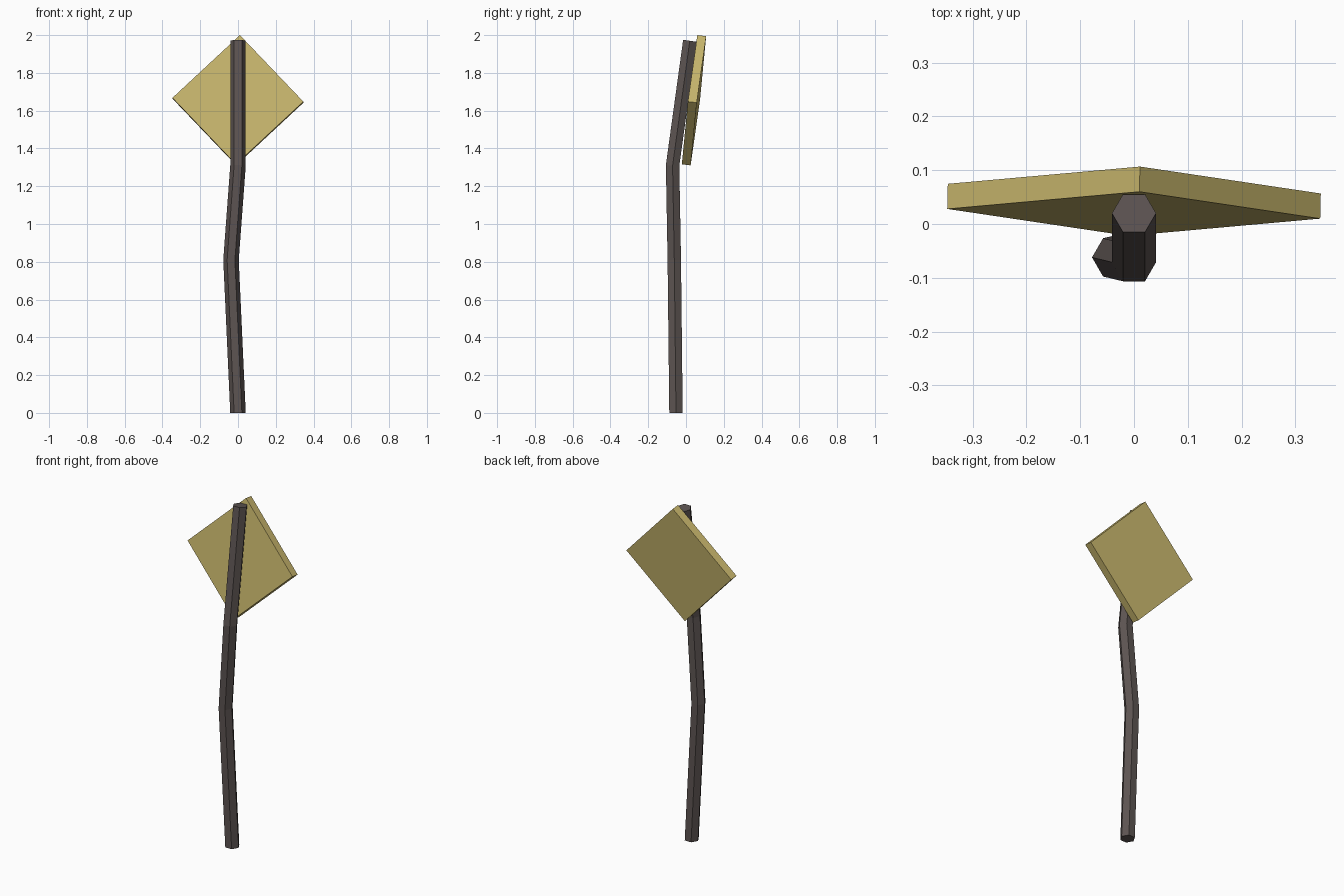
import bpy, bmesh, math
from mathutils import Vector

if "Cube" in bpy.data.objects:
    bpy.data.objects.remove(bpy.data.objects["Cube"])


def finish(bm, name, colour):
    bmesh.ops.recalc_face_normals(bm, faces=bm.faces)
    mesh = bpy.data.meshes.new(name)
    bm.to_mesh(mesh)
    bm.free()
    mat = bpy.data.materials.new(name + "_colour")
    mat.diffuse_color = (*colour, 1)
    mat.use_nodes = True
    mat.node_tree.nodes["Principled BSDF"].inputs["Base Color"].default_value = mat.diffuse_color
    mesh.materials.append(mat)
    obj = bpy.data.objects.new(name, mesh)
    bpy.context.collection.objects.link(obj)
    return obj


# Bent six-sided pole: rings along a path, each tilted to suit the bend
SIDES, RADIUS = 6, 0.041
path = [Vector(p) for p in ((0, -0.053, 0), (-0.037, -0.062, 0.81),
                            (0, -0.071, 1.31), (0, 0.02, 1.97))]
normals = [Vector((0, 0, 1))]
for a, b, c in zip(path, path[1:], path[2:]):
    normals.append((b - a).normalized() + (c - b).normalized())
normals.append(path[-1] - path[-2])

bm = bmesh.new()
rings = []
for centre, n in zip(path, normals):
    n = n.normalized()
    side = (Vector((1, 0, 0)) - n * n.x).normalized()
    depth = n.cross(side)
    ring = []
    for i in range(SIDES):
        t = math.tau * i / SIDES
        ring.append(bm.verts.new(centre + RADIUS * (math.cos(t) * side + math.sin(t) * depth)))
    rings.append(ring)
for low, high in zip(rings, rings[1:]):
    for i in range(SIDES):
        j = (i + 1) % SIDES
        bm.faces.new((low[i], low[j], high[j], high[i]))
bm.faces.new(rings[0])
bm.faces.new(rings[-1])
finish(bm, "bent_pole", (0.11, 0.09, 0.085))

# Diamond sign board: front face pushed back along its normal
bm = bmesh.new()
corners = [Vector(p) for p in ((0.01, 0.06, 2.0), (-0.347, 0.028, 1.668),
                               (-0.011, -0.022, 1.316), (0.346, 0.01, 1.648))]
back = (corners[0] - corners[2]).cross(corners[1] - corners[3]).normalized()
if back.y < 0:
    back.negate()
face = bm.faces.new([bm.verts.new(c) for c in corners])
extruded = bmesh.ops.extrude_face_region(bm, geom=[face], use_keep_orig=True)
new_verts = [g for g in extruded["geom"] if isinstance(g, bmesh.types.BMVert)]
bmesh.ops.translate(bm, verts=new_verts, vec=back * 0.047)
finish(bm, "sign_board", (0.59, 0.48, 0.155))
